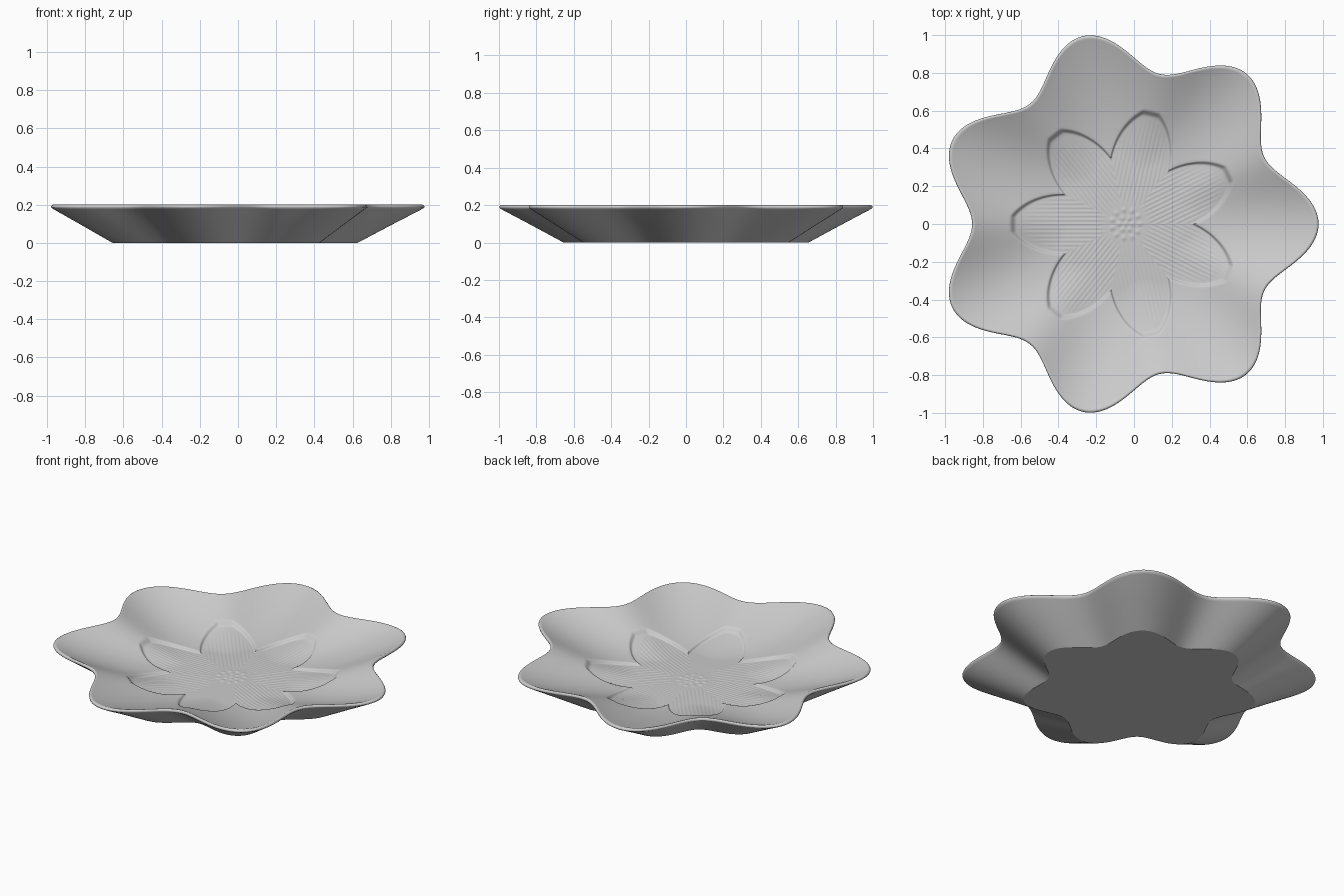
import bpy
import bmesh
import math

LOBES = 7
SECTOR = 2 * math.pi / LOBES
STEPS = LOBES * 96
CENTRE_X = -0.043
BASE_SCALE = 0.655
NOTCH, TIP = 0.37, 0.618

cube = bpy.data.objects.get("Cube")
if cube:
    bpy.data.objects.remove(cube, do_unlink=True)


def rim_radius(a):
    """Wavy outline of the dish."""
    return 0.917 + 0.103 * math.cos(LOBES * a)


def petal_offset(a):
    """Angle from the middle of the nearest petal (petals face the rim valleys)."""
    return (a % SECTOR) - SECTOR / 2


def petal_reach(a):
    """0 in the notch between petals, 1 along the blunt petal tip."""
    off = abs(petal_offset(a)) / (SECTOR / 2)
    return min(1, 1.08 * (1 - off ** 1.4))


def flower_radius(a):
    return NOTCH + (TIP - NOTCH) * petal_reach(a)


def floor_radius(a):
    """Foot of the soft wall around the sunken flower."""
    return flower_radius(a) - 0.026 - 0.012 * petal_reach(a)


def bowl_z(r, a):
    """Smooth inner bowl, flat in the middle and rising to the rim."""
    s = max(0, (r / rim_radius(a) - 0.37) / 0.605)
    return 0.066 + 0.13 * s ** 1.6


def flower_z(r, a):
    """Sunken flower floor with fine veins and a beaded centre."""
    z = bowl_z(r, a) - 0.007 - 0.014 * (r / TIP) ** 2
    u = r / floor_radius(a)
    fade = min(1, max(0, (r - 0.1) / 0.05)) * min(1, max(0, (1 - u) / 0.15))
    across = r * math.sin(petal_offset(a))
    z += 0.0008 * fade * math.cos(2 * math.pi * across / 0.022)
    x, y = r * math.cos(a), r * math.sin(a)
    for count, ring in ((1, 0), (6, 0.035), (11, 0.075)):
        for i in range(count):
            b = 2 * math.pi * i / count
            d = math.hypot(x - ring * math.cos(b), y - ring * math.sin(b))
            if d < 0.02:
                z += 0.004 * math.cos(d / 0.02 * math.pi / 2) ** 2
    return z


def flower_ring(u):
    def ring(a):
        r = u * floor_radius(a)
        return r, flower_z(r, a)
    return ring


def wall_ring(k):
    """Soft step from the flower floor up to the bowl."""
    def ring(a):
        low, high = floor_radius(a), flower_radius(a)
        ease = k * k * (3 - 2 * k)
        z = (1 - ease) * flower_z(low, a) + ease * bowl_z(high, a)
        return low + k * (high - low), z
    return ring


def bowl_ring(t):
    def ring(a):
        start = flower_radius(a)
        r = start + t * (0.975 * rim_radius(a) - start)
        return r, bowl_z(r, a)
    return ring


def edge_ring(scale, z):
    return lambda a: (scale * rim_radius(a), z)


# Rings from the middle of the flower, over the rounded rim, to the base
rings = [flower_ring((i / 56) ** 1.2) for i in range(1, 57)]
rings += [wall_ring(k) for k in (0.2, 0.4, 0.6, 0.8)]
rings += [bowl_ring(i / 24) for i in range(25)]
rings += [edge_ring(0.983, 0.199), edge_ring(0.99, 0.2), edge_ring(0.997, 0.196),
          edge_ring(1, 0.19), edge_ring(0.998, 0.184), edge_ring(0.985, 0.176),
          edge_ring(0.83, 0.094), edge_ring(0.68, 0.013), edge_ring(BASE_SCALE, 0)]

bm = bmesh.new()
angles = [2 * math.pi * i / STEPS for i in range(STEPS)]
loops = []
for ring in rings:
    loop = []
    for a in angles:
        r, z = ring(a)
        loop.append(bm.verts.new((CENTRE_X + r * math.cos(a), r * math.sin(a), z)))
    loops.append(loop)

top = bm.verts.new((CENTRE_X, 0, flower_z(0, 0)))
bottom = bm.verts.new((CENTRE_X, 0, 0))
for i in range(STEPS):
    j = (i + 1) % STEPS
    bm.faces.new((top, loops[0][i], loops[0][j]))
    bm.faces.new((bottom, loops[-1][j], loops[-1][i]))
    for inner, outer in zip(loops, loops[1:]):
        bm.faces.new((inner[i], outer[i], outer[j], inner[j]))

# Smooth everywhere except the sharp edge of the flat base
for face in bm.faces:
    face.smooth = True
for i in range(STEPS):
    bm.edges.get((loops[-1][i - 1], loops[-1][i])).smooth = False

mesh = bpy.data.meshes.new("flower_dish")
bm.to_mesh(mesh)
bm.free()
dish = bpy.data.objects.new("flower_dish", mesh)
bpy.context.collection.objects.link(dish)

# Plain grey finish
grey = bpy.data.materials.new("plain_grey")
grey.use_nodes = True
colour = (0.6, 0.6, 0.6, 1)
grey.diffuse_color = colour
grey.node_tree.nodes["Principled BSDF"].inputs["Base Color"].default_value = colour
mesh.materials.append(grey)
